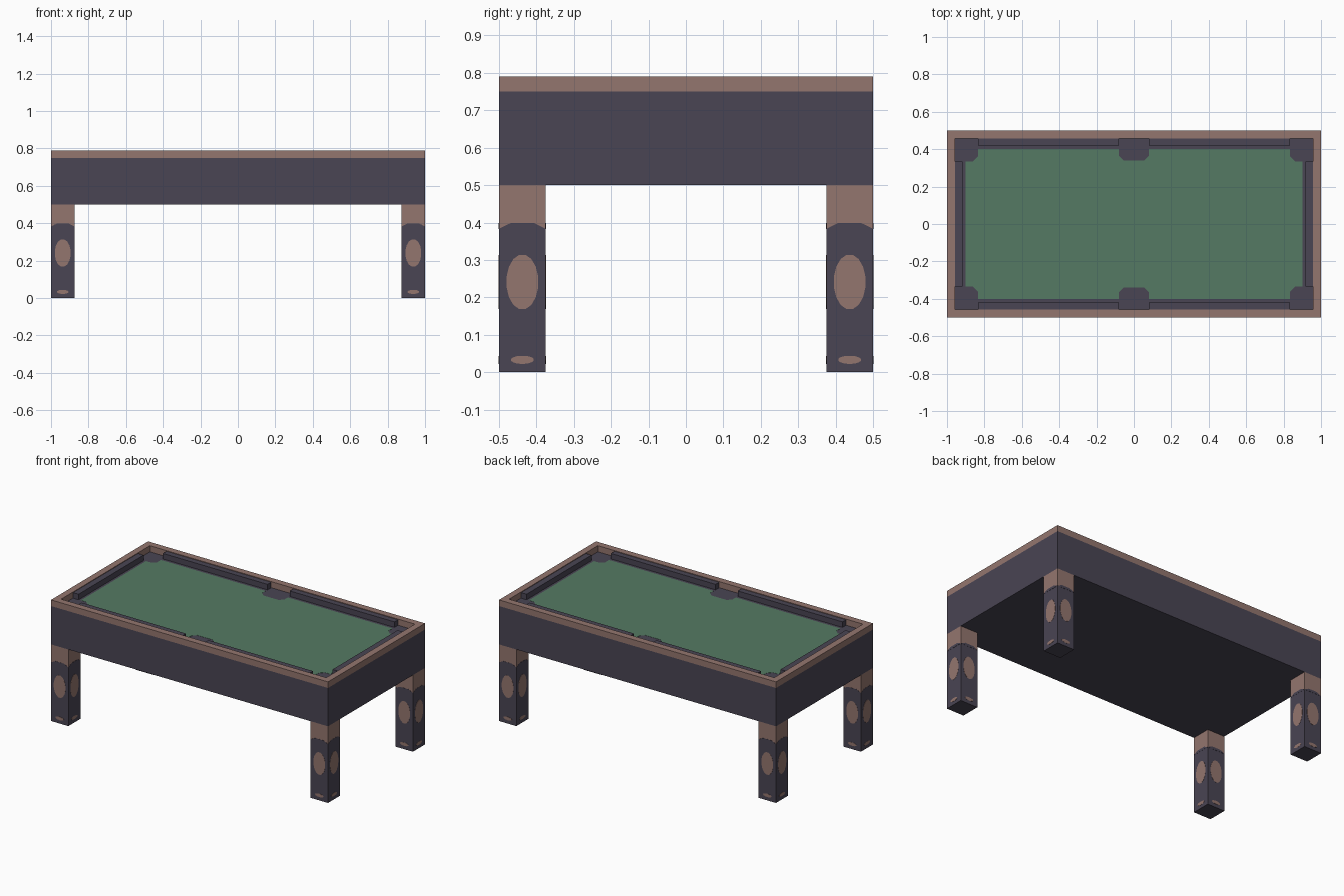
import bpy, bmesh, math
from mathutils import Vector

if "Cube" in bpy.data.objects:
    bpy.data.objects.remove(bpy.data.objects["Cube"])


def material(name, rgb):
    m = bpy.data.materials.new(name)
    m.diffuse_color = (*rgb, 1)
    m.use_nodes = True
    m.node_tree.nodes["Principled BSDF"].inputs["Base Color"].default_value = m.diffuse_color
    return m


WOOD = material("brown wood", (0.295, 0.18, 0.157))
DARK = material("dark charcoal", (0.067, 0.059, 0.087))
GREEN = material("green cloth", (0.09, 0.195, 0.125))


def finish(name, bm, mat):
    bmesh.ops.recalc_face_normals(bm, faces=bm.faces)
    me = bpy.data.meshes.new(name)
    bm.to_mesh(me)
    bm.free()
    me.materials.append(mat)
    ob = bpy.data.objects.new(name, me)
    bpy.context.collection.objects.link(ob)
    return ob


def prism(name, pts, depth, mat):
    """Extrude a planar polygon along the vector depth."""
    bm = bmesh.new()
    face = bm.faces.new([bm.verts.new(p) for p in pts])
    ext = bmesh.ops.extrude_face_region(bm, geom=[face], use_keep_orig=True)
    verts = [v for v in ext["geom"] if isinstance(v, bmesh.types.BMVert)]
    bmesh.ops.translate(bm, verts=verts, vec=depth)
    return finish(name, bm, mat)


def box(name, x0, x1, y0, y1, z0, z1, mat):
    pts = [(x0, y0, z0), (x1, y0, z0), (x1, y1, z0), (x0, y1, z0)]
    return prism(name, pts, (0, 0, z1 - z0), mat)


# table body
box("table_body", -1, 1, -0.5, 0.5, 0.5, 0.75, DARK)

# raised rim: a mitred ring
bm = bmesh.new()
rings = []
for x, y, z in ((1, 0.5, 0.75), (1, 0.5, 0.79), (0.957, 0.457, 0.79), (0.957, 0.457, 0.75)):
    rings.append([bm.verts.new((sx * x, sy * y, z))
                  for sx, sy in ((-1, -1), (1, -1), (1, 1), (-1, 1))])
for r in range(4):
    a, b = rings[r], rings[(r + 1) % 4]
    for i in range(4):
        j = (i + 1) % 4
        bm.faces.new((a[i], a[j], b[j], b[i]))
finish("rim", bm, WOOD)

# cloth with notches that leave the dark pockets showing
q = [(0.90, 0.335), (0.86, 0.335), (0.835, 0.36), (0.835, 0.40),
     (0.08, 0.40), (0.08, 0.365), (0.055, 0.34)]
half = q + [(-x, y) for x, y in reversed(q)]
outline = half + [(-x, -y) for x, y in half]
prism("cloth", [(x, y, 0.75) for x, y in outline], (0, 0, 0.001), GREEN)

# cushions
for s in (-1, 1):
    y0, y1 = sorted((s * 0.42, s * 0.457))
    for t in (-1, 1):
        x0, x1 = sorted((t * 0.08, t * 0.835))
        box("side_cushion", x0, x1, y0, y1, 0.75, 0.786, DARK)
    x0, x1 = sorted((s * 0.917, s * 0.957))
    box("end_cushion", x0, x1, -0.335, 0.335, 0.75, 0.786, DARK)


def ellipse(cz, rx, rz, n=16):
    return [(rx * math.cos(2 * math.pi * (i + .5) / n),
             cz + rz * math.sin(2 * math.pi * (i + .5) / n)) for i in range(n)]


# painted shapes on each leg face, as (across, height)
ARCH = [(-0.0625, 0.383), (0.0625, 0.383), (0.045, 0.392), (0.03, 0.399),
        (-0.03, 0.399), (-0.045, 0.392)]
PAINT = (("leg_arch", ARCH, DARK),
         ("leg_oval", ellipse(0.241, 0.043, 0.074), WOOD),
         ("leg_foot_mark", ellipse(0.033, 0.031, 0.011), WOOD))

# legs
H = 0.0625
for sx in (-1, 1):
    for sy in (-1, 1):
        cx, cy = sx * 0.9375, sy * 0.4375
        box("leg_lower", cx - H, cx + H, cy - H, cy + H, 0, 0.383, DARK)
        box("leg_upper", cx - H, cx + H, cy - H, cy + H, 0.383, 0.5, WOOD)
        for nx, ny in ((1, 0), (-1, 0), (0, 1), (0, -1)):
            n = Vector((nx, ny, 0))
            side = Vector((-ny, nx, 0))
            for name, shape, mat in PAINT:
                pts = [Vector((cx, cy, z)) + n * H + side * u for u, z in shape]
                prism(name, pts, n * 0.001, mat)
